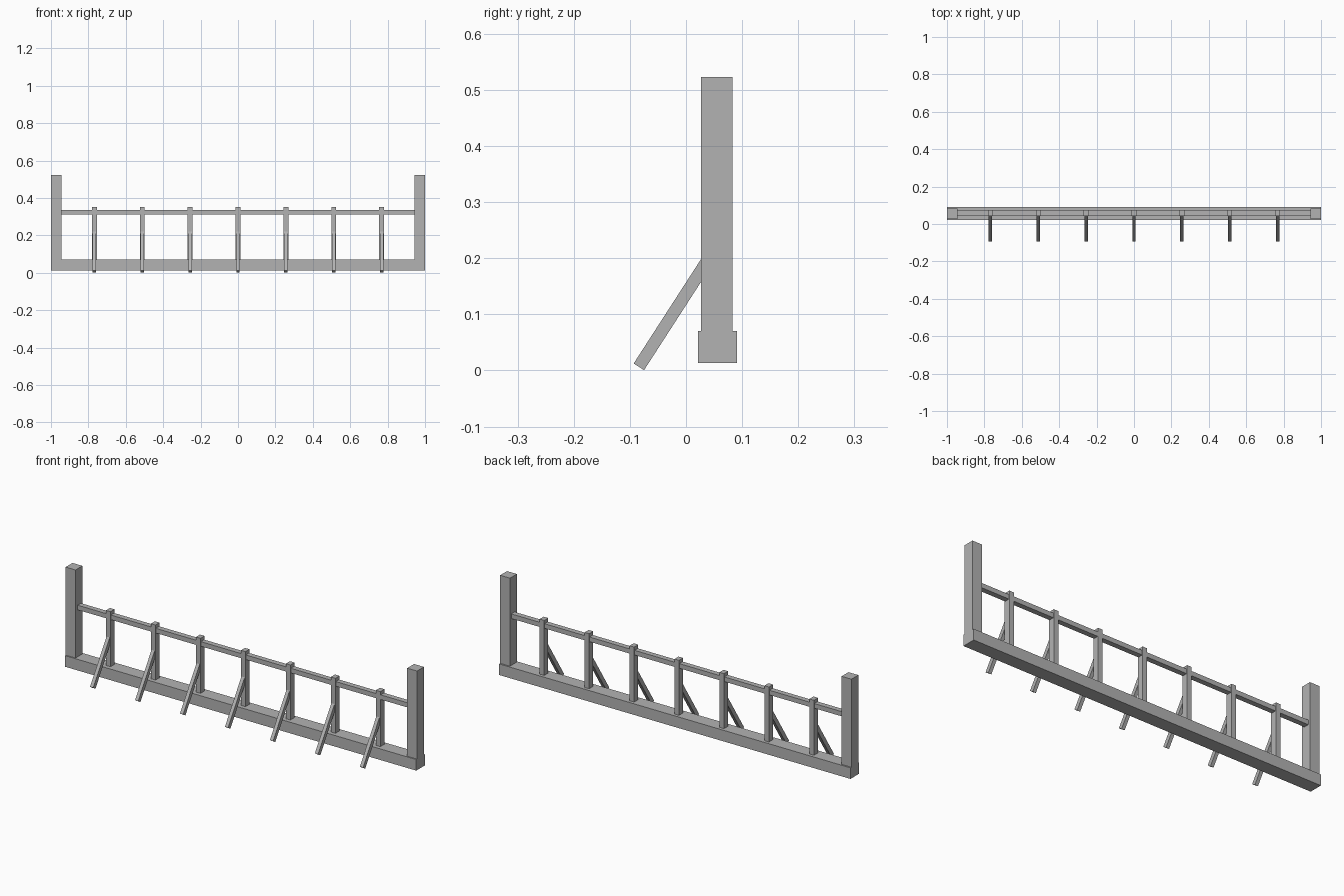
import bpy
from math import atan2
from mathutils import Matrix, Vector

cube = bpy.data.objects.get("Cube")
if cube:
    bpy.data.objects.remove(cube, do_unlink=True)

grey = bpy.data.materials.new("plain_grey")
grey.use_nodes = True
color = (0.45, 0.45, 0.45, 1)
grey.diffuse_color = color
grey.node_tree.nodes["Principled BSDF"].inputs["Base Color"].default_value = color


def beam(name, low, high, tilt=0):
    """Box between two corners, turned about x through its centre."""
    low, high = Vector(low), Vector(high)
    bpy.ops.mesh.primitive_cube_add(size=1)
    obj = bpy.context.object
    obj.name = name
    obj.data.transform(Matrix.Diagonal((*(high - low), 1)))
    obj.location = (low + high) / 2
    obj.rotation_euler.x = tilt
    obj.data.materials.append(grey)
    return obj


# Ground beam and the rail between the end posts
beam("ground_beam", (-1, 0.021, 0.013), (1, 0.091, 0.07))
beam("rail", (-0.95, 0.045, 0.311), (0.95, 0.072, 0.335))

# Tall end posts
for side, x in (("right", -0.972), ("left", 0.972)):
    beam(side + "_end_post", (x - 0.028, 0.027, 0.065), (x + 0.028, 0.083, 0.523))

# Slim posts, each propped from the front by a slanted brace
foot, head = Vector((0, -0.084, 0.0065)), Vector((0, 0.05, 0.214))
run = head - foot
middle = (foot + head) / 2
for i in range(-3, 4):
    x = i * 0.256
    beam(f"slim_post_{i + 4}", (x - 0.013, 0.042, 0.065), (x + 0.013, 0.075, 0.353))
    centre = Vector((x, middle.y, middle.z))
    half = Vector((0.009, 0.011, run.length / 2))
    beam(f"brace_{i + 4}", centre - half, centre + half, -atan2(run.y, run.z))
